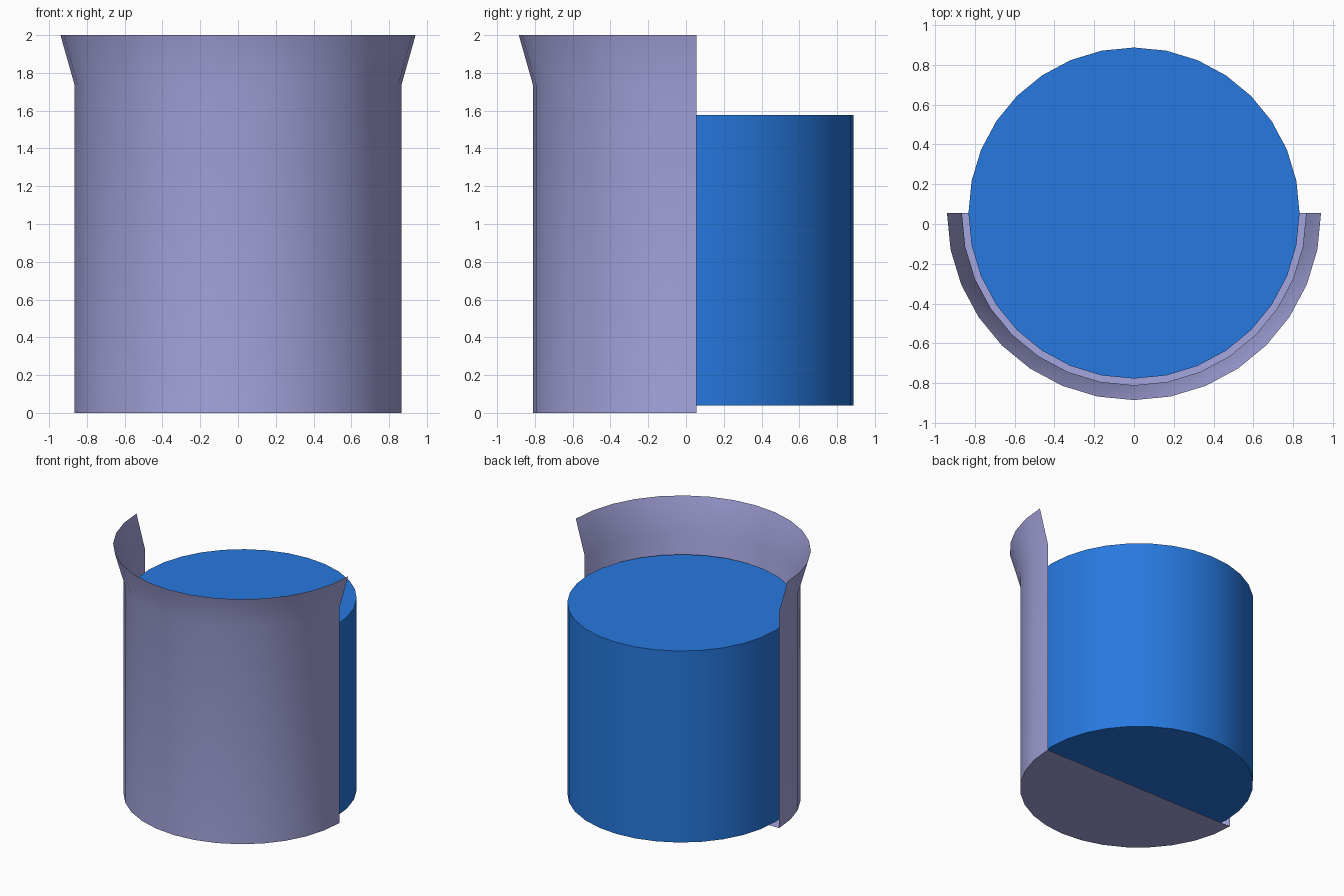
import bpy, bmesh
from math import pi, sin, cos, radians

old = bpy.data.objects.get("Cube")
if old:
    bpy.data.objects.remove(old, do_unlink=True)

CENTRE_Y = 0.055
SIDES = 32


def material(name, colour):
    mat = bpy.data.materials.new(name)
    mat.use_nodes = True
    mat.diffuse_color = (*colour, 1)
    mat.node_tree.nodes["Principled BSDF"].inputs["Base Color"].default_value = (*colour, 1)
    return mat


def smooth(obj):
    bpy.ops.object.select_all(action='DESELECT')
    obj.select_set(True)
    bpy.context.view_layer.objects.active = obj
    bpy.ops.object.shade_smooth_by_angle(angle=radians(30))


def half_shell(name, profile, mat):
    """Open half-round sheet swept from (radius, height) points, with a flat floor."""
    bm = bmesh.new()
    steps = SIDES // 2
    rings = []
    for radius, z in profile:
        angles = [pi + pi * i / steps for i in range(steps + 1)]
        rings.append([bm.verts.new((radius * cos(a), radius * sin(a), z)) for a in angles])
    for low, high in zip(rings, rings[1:]):
        for i in range(steps):
            bm.faces.new((low[i], low[i + 1], high[i + 1], high[i]))
    bm.faces.new(reversed(rings[0]))
    mesh = bpy.data.meshes.new(name)
    bm.to_mesh(mesh)
    bm.free()
    obj = bpy.data.objects.new(name, mesh)
    obj.location.y = CENTRE_Y
    bpy.context.collection.objects.link(obj)
    mesh.materials.append(mat)
    smooth(obj)
    return obj


lavender = material("lavender", (0.38, 0.38, 0.74))
blue = material("blue", (0.02, 0.19, 0.74))

# Front half shell with flared rim and floor
half_shell("outer_shell", [(0.865, 0), (0.865, 1.735), (0.94, 2)], lavender)

# Solid inner drum
bottom, top = 0.04, 1.577
bpy.ops.mesh.primitive_cylinder_add(vertices=SIDES, radius=0.832, depth=top - bottom,
                                    location=(0, CENTRE_Y, (bottom + top) / 2))
drum = bpy.context.object
drum.name = "inner_drum"
drum.data.materials.append(blue)
smooth(drum)
